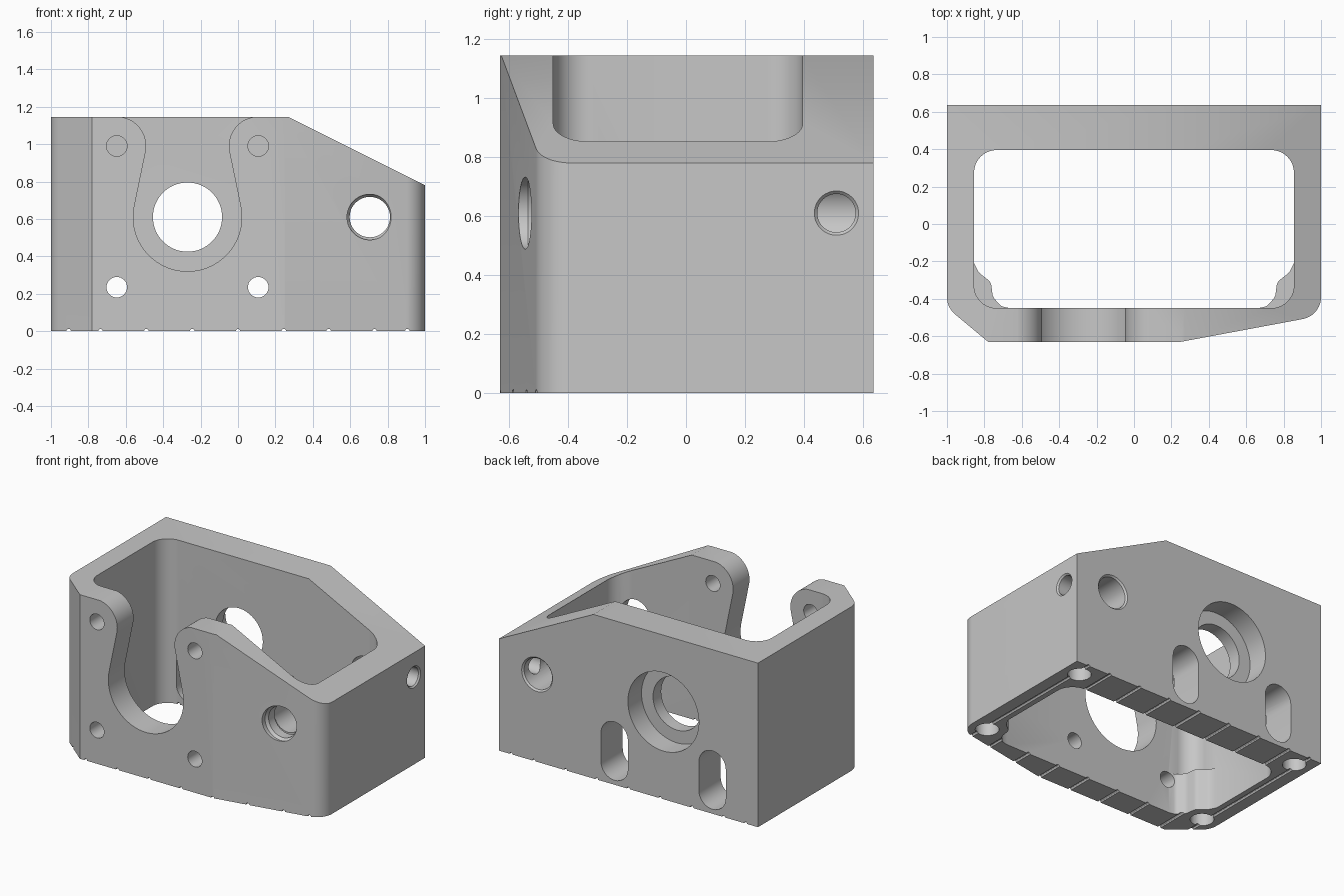
import bpy, bmesh, math
from mathutils import Vector

cube = bpy.data.objects.get("Cube")
if cube:
    bpy.data.objects.remove(cube, do_unlink=True)

GREY = (0.57, 0.57, 0.57, 1)
grey = bpy.data.materials.new("machined_grey")
grey.use_nodes = True
grey.diffuse_color = GREY
grey.node_tree.nodes["Principled BSDF"].inputs["Base Color"].default_value = GREY

# Mapping from profile (u, v) and depth w to x, y, z
PLACE = {
    "x": lambda u, v, w: (w, u, v),
    "y": lambda u, v, w: (u, w, v),
    "z": lambda u, v, w: (u, v, w),
}


def loft(name, axis, rings):
    """Skin matching profile rings, each given as (depth, points)."""
    bm = bmesh.new()
    loops = [[bm.verts.new(PLACE[axis](u, v, w)) for u, v in pts] for w, pts in rings]
    for a, b in zip(loops, loops[1:]):
        for i in range(len(a)):
            j = (i + 1) % len(a)
            bm.faces.new((a[i], a[j], b[j], b[i]))
    bm.faces.new(loops[0])
    bm.faces.new(loops[-1])
    bmesh.ops.recalc_face_normals(bm, faces=bm.faces)
    mesh = bpy.data.meshes.new(name)
    bm.to_mesh(mesh)
    bm.free()
    mesh.materials.append(grey)
    obj = bpy.data.objects.new(name, mesh)
    bpy.context.collection.objects.link(obj)
    return obj


def prism(name, axis, pts, lo, hi):
    return loft(name, axis, [(lo, pts), (hi, pts)])


def arc(cx, cy, r, start, end, n=16):
    angles = [math.radians(start + (end - start) * i / n) for i in range(n + 1)]
    return [(cx + r * math.cos(a), cy + r * math.sin(a)) for a in angles]


def circle(cx, cy, r, n=48):
    return arc(cx, cy, r, 0, 360, n)[:-1]


def rounded(corners, n=12):
    """Fillet a polygon whose corners are (x, y, radius)."""
    out = []
    for i, (x, y, r) in enumerate(corners):
        p = Vector((x, y))
        if not r:
            out.append((x, y))
            continue
        d1 = (Vector(corners[i - 1][:2]) - p).normalized()
        d2 = (Vector(corners[(i + 1) % len(corners)][:2]) - p).normalized()
        half = math.acos(d1.dot(d2)) / 2
        centre = p + (d1 + d2).normalized() * (r / math.sin(half))
        a = p + d1 * (r / math.tan(half)) - centre
        b = p + d2 * (r / math.tan(half)) - centre
        for k in range(n + 1):
            q = centre + a.lerp(b, k / n).normalized() * r
            out.append((q.x, q.y))
    return out


def combine(body, tool, operation="DIFFERENCE"):
    mod = body.modifiers.new(tool.name, "BOOLEAN")
    mod.operation = operation
    mod.solver = "EXACT"
    mod.object = tool
    bpy.context.view_layer.objects.active = body
    bpy.ops.object.modifier_apply(modifier=mod.name)
    bpy.data.objects.remove(tool, do_unlink=True)


# Outer block with chamfered and angled front corners
TOP = 1.145
housing = prism("housing", "z", rounded([
    (-1, 0.635, 0), (-1, -0.447, 0.12), (-0.78, -0.63, 0),
    (0.25, -0.63, 0), (1, -0.49, 0.12), (1, 0.635, 0)]), 0, TOP)

# Open central cavity
combine(housing, prism("cavity", "z", rounded([
    (-0.855, -0.45, 0.12), (0.855, -0.45, 0.12),
    (0.855, 0.395, 0.12), (-0.855, 0.395, 0.12)]), -0.2, 1.4))

# Screw bosses in the lower front corners
for s in (-1, 1):
    boss = rounded([(0.9, -0.2, 0), (0.86, -0.2, 0), (0.83, -0.26, 0.06), (0.765, -0.31, 0.05),
                    (0.755, -0.39, 0.06), (0.71, -0.44, 0.04), (0.64, -0.455, 0),
                    (0.64, -0.48, 0), (0.9, -0.46, 0)], 6)
    combine(housing, prism("boss", "z", [(s * x, y) for x, y in boss], 0, 0.29), "UNION")

# Sloped top corner
combine(housing, prism("slope", "y", [(0.07, 1.245), (1.4, 0.58), (1.4, 1.5), (0.07, 1.5)], -1, 1))

# Keyhole slot in the front wall, flaring around the upper screw holes
CX, CZ, DX, DZ = -0.27, 0.61, 0.378, 0.38
R, r = 0.29, 0.157
tilt = math.degrees(math.atan2(DZ, DX) - math.acos((R + r) / math.hypot(DX, DZ)))
half = arc(0, 0, R, -90, tilt, 32) + arc(DX, DZ, r, 180 + tilt, 90, 24) + [(DX, 0.8)]
slot = half + [(-x, z) for x, z in reversed(half[1:])]
combine(housing, prism("keyhole", "y", [(CX + x, CZ + z) for x, z in slot], -0.8, -0.2))

# Front screw holes, with tall access slots behind the lower pair
for x in (CX - DX, CX + DX):
    for z in (0.235, 0.99):
        combine(housing, prism("screw_hole", "y", circle(x, z, 0.055, 32), -0.8, -0.2))
    access = arc(x, 0.335, 0.104, 0, 180) + arc(x, 0.135, 0.104, 180, 360)
    combine(housing, prism("access_slot", "y", access, 0.3, 0.8))

# Stepped bore in the back wall
combine(housing, prism("bore", "y", circle(CX, CZ, 0.185, 64), 0.2, 0.8))
combine(housing, prism("counterbore", "y", circle(CX, CZ, 0.274, 64), 0.485, 0.8))

# Rod hole through both walls, chamfered at the outside
RX = 0.705
inner, outer = circle(RX, CZ, 0.108), circle(RX, CZ, 0.122)
combine(housing, loft("front_rod_hole", "y", [(-0.8, outer), (-0.535, outer), (-0.515, inner), (-0.2, inner)]))
combine(housing, loft("back_rod_hole", "y", [(0.2, inner), (0.624, inner), (0.635, circle(RX, CZ, 0.119)),
                                             (0.8, circle(RX, CZ, 0.119))]))

# Clamping hole from the side
small, wide = circle(0.51, CZ, 0.065), circle(0.51, CZ, 0.075)
combine(housing, loft("clamp_hole", "x", [(RX, small), (0.99, small), (1, wide), (1.2, wide)]))

# Blind screw holes under the corners
for x in (-0.88, 0.88):
    for y in (-0.385, 0.515):
        combine(housing, prism("foot_hole", "z", circle(x, y, 0.075, 32), -0.1, 0.25))

# Fine grooves across the underside
for x in (-0.905, -0.735, -0.49, -0.245, 0, 0.245, 0.485, 0.73, 0.905):
    combine(housing, prism("groove", "y", circle(x, 0, 0.012, 12), -1, 1))

# Smooth shading on the curved walls
bpy.ops.object.select_all(action="DESELECT")
housing.select_set(True)
bpy.context.view_layer.objects.active = housing
bpy.ops.object.shade_smooth_by_angle(angle=math.radians(30))
